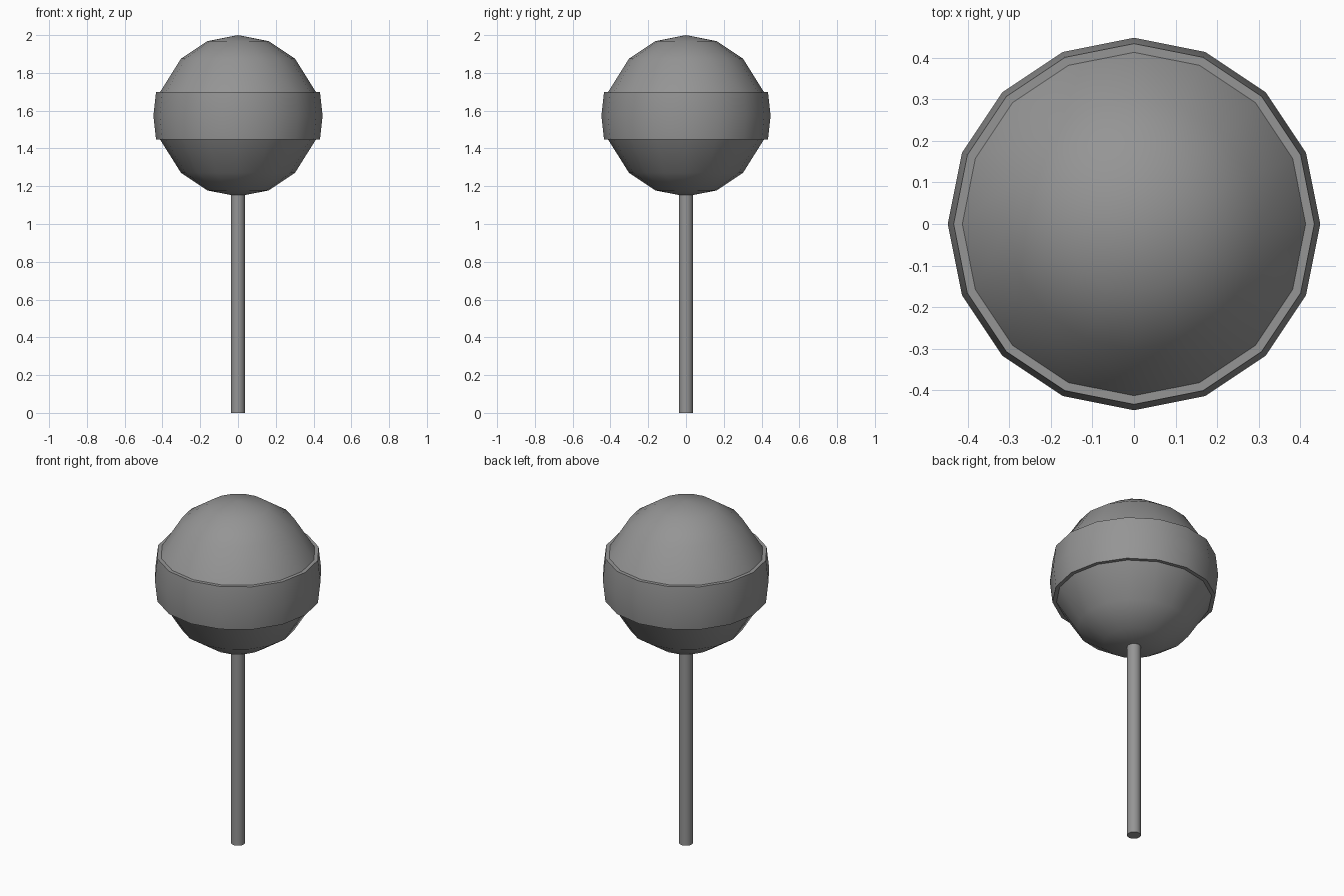
import bpy
import bmesh
import math

cube = bpy.data.objects.get("Cube")
if cube:
    bpy.data.objects.remove(cube, do_unlink=True)

SIDES = 16
grey = bpy.data.materials.new("plain grey")
grey.use_nodes = True
colour = (0.3, 0.3, 0.3, 1)
grey.diffuse_color = colour
grey.node_tree.nodes["Principled BSDF"].inputs["Base Color"].default_value = colour


def lathe(name, profile):
    """Spin a (radius, height) profile about z, smooth with sharp edges kept."""
    bm = bmesh.new()
    verts = [bm.verts.new((r, 0, z)) for r, z in profile]
    edges = [bm.edges.new(pair) for pair in zip(verts, verts[1:])]
    bmesh.ops.spin(bm, geom=verts + edges, cent=(0, 0, 0), axis=(0, 0, 1),
                   angle=math.tau, steps=SIDES, use_duplicate=False)
    bmesh.ops.remove_doubles(bm, verts=bm.verts, dist=0.0005)
    bmesh.ops.recalc_face_normals(bm, faces=bm.faces)
    mesh = bpy.data.meshes.new(name)
    bm.to_mesh(mesh)
    bm.free()
    mesh.materials.append(grey)
    obj = bpy.data.objects.new(name, mesh)
    bpy.context.collection.objects.link(obj)
    bpy.ops.object.select_all(action="DESELECT")
    obj.select_set(True)
    bpy.context.view_layer.objects.active = obj
    bpy.ops.object.shade_smooth_by_angle(angle=math.radians(35))
    return obj


# Ball with a raised belt: upper half profile, mirrored for the lower half
middle = 1.573
upper = [(0, 0.427), (0.163, 0.395), (0.302, 0.302),
         (0.413, 0.125), (0.434, 0.125)]
ball = [(r, middle + h) for r, h in upper]
ball += [(0.448, middle)]
ball += [(r, middle - h) for r, h in reversed(upper)]
lathe("candy_ball", ball)

# Stick, closed at both ends
lathe("stick", [(0, 0), (0.037, 0), (0.037, 1.17), (0, 1.17)])
